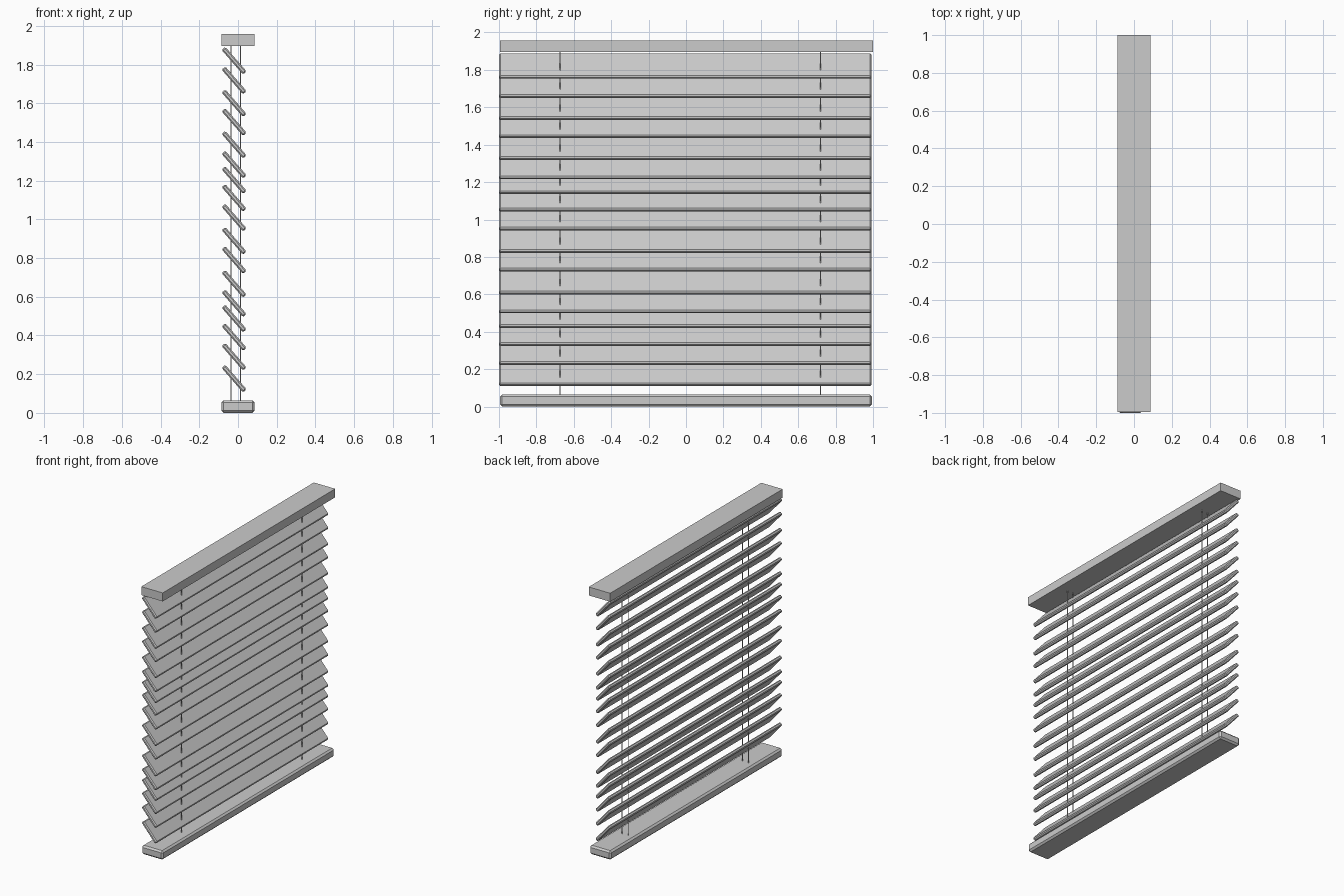
import bpy
from math import radians

if "Cube" in bpy.data.objects:
    bpy.data.objects.remove(bpy.data.objects["Cube"])


def box(name, center, size, bevel=0.0, tilt=0.0):
    """Box with optional chamfered edges, tilted about the y axis."""
    bpy.ops.mesh.primitive_cube_add(size=1, location=center)
    ob = bpy.context.object
    ob.name = name
    ob.scale = size
    bpy.ops.object.transform_apply(location=False, rotation=False, scale=True)
    ob.rotation_euler.y = radians(tilt)
    if bevel:
        mod = ob.modifiers.new("chamfer", "BEVEL")
        mod.width = bevel
        mod.segments = 1
    return ob


# Head rail and chamfered bottom rail
box("head_rail", (0, 0.003, 1.926), (0.173, 1.994, 0.062))
box("bottom_rail", (0, 0, 0.0325), (0.173, 1.99, 0.065), bevel=0.012)

# Tilted slats, unevenly spaced (height of each lower edge)
slat_bottoms = [0.111, 0.224, 0.326, 0.422, 0.500, 0.601, 0.724, 0.823, 0.943,
                1.045, 1.137, 1.217, 1.320, 1.437, 1.534, 1.652, 1.754]
for i, z in enumerate(slat_bottoms):
    box(f"slat_{i + 1}", (-0.02, -0.004, z + 0.066), (0.168, 1.992, 0.025),
        bevel=0.007, tilt=49)

# Ladder cords: a front and back cord at each side
for y in (-0.673, 0.719):
    for x in (-0.036, 0.013):
        bpy.ops.mesh.primitive_cylinder_add(vertices=8, radius=0.003, depth=1.86,
                                            location=(x, y, 0.98))
        bpy.context.object.name = "ladder_cord"
